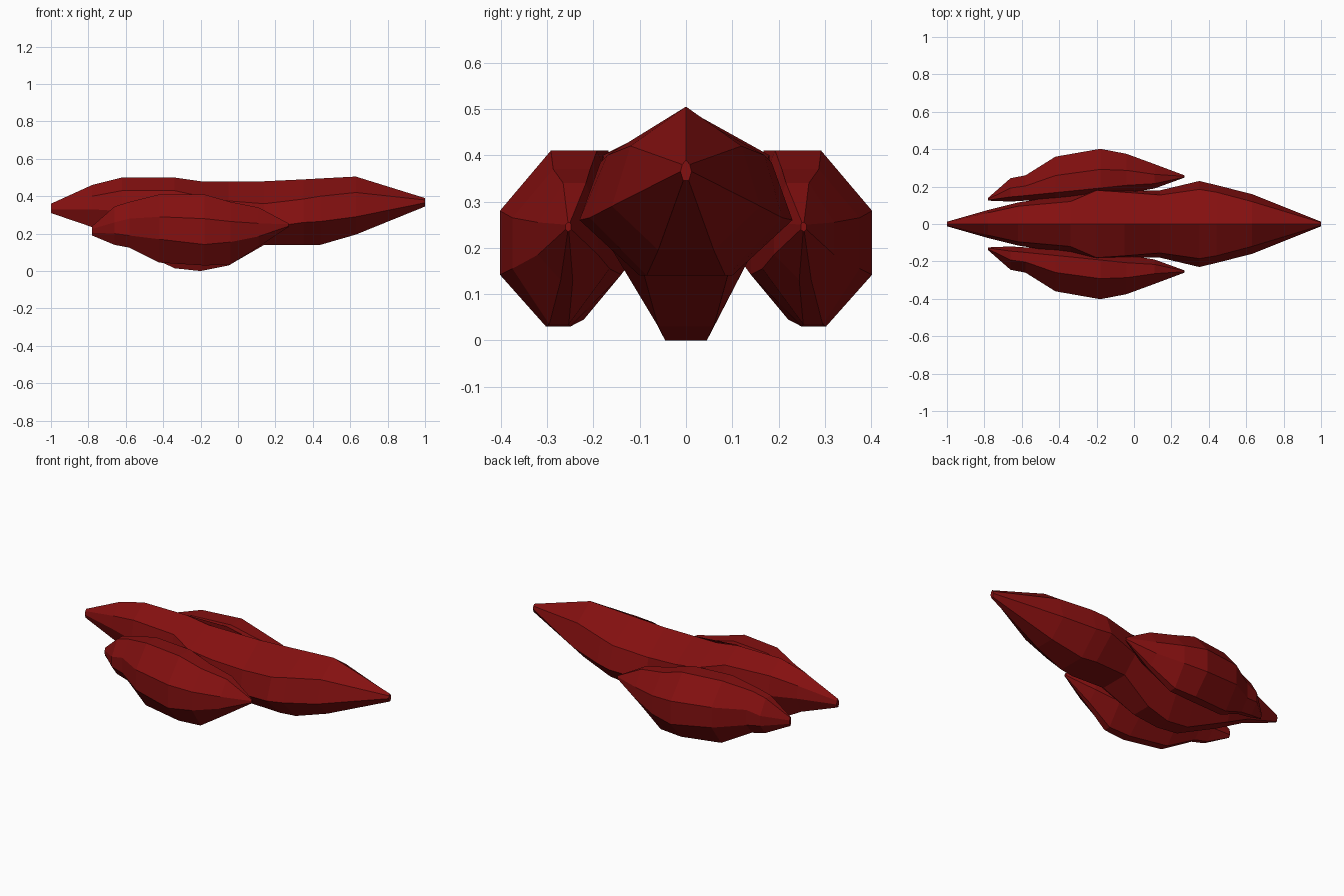
import bpy, bmesh

red = bpy.data.materials.new("deep_red")
red.diffuse_color = (0.23, 0.005, 0.005, 1)


def loft(name, rings):
    """Skin a list of equal-length point rings and cap both ends."""
    bm = bmesh.new()
    loops = [[bm.verts.new(p) for p in ring] for ring in rings]
    n = len(loops[0])
    for a, b in zip(loops, loops[1:]):
        for i in range(n):
            j = (i + 1) % n
            bm.faces.new((a[i], a[j], b[j], b[i]))
    bm.faces.new(loops[0])
    bm.faces.new(loops[-1])
    bmesh.ops.recalc_face_normals(bm, faces=bm.faces)
    me = bpy.data.meshes.new(name)
    bm.to_mesh(me)
    bm.free()
    ob = bpy.data.objects.new(name, me)
    bpy.context.collection.objects.link(ob)
    me.materials.append(red)
    return ob


# Hull stations: x, ridge z, shoulder y/z, widest y/z, keel y/z
hull = [
    (-1.00, .36, .008, .350, .012, .330, .006, .31),
    (-0.78, .46, .060, .400, .075, .330, .030, .235),
    (-0.62, .50, .095, .430, .115, .320, .045, .150),
    (-0.34, .50, .120, .430, .160, .300, .045, .015),
    (-0.20, .48, .180, .400, .190, .280, .045, .000),
    (-0.05, .48, .170, .375, .180, .260, .060, .030),
    (0.14, .48, .155, .360, .180, .230, .090, .140),
    (0.35, .49, .185, .385, .230, .260, .100, .140),
    (0.44, .495, .170, .400, .208, .265, .085, .140),
    (0.63, .505, .120, .420, .160, .290, .060, .195),
    (1.00, .39, .008, .380, .012, .365, .006, .345),
]
rings = []
for x, zr, ys, zs, yw, zw, yk, zk in hull:
    half = [(ys, zs), (yw, zw), (yk, zk)]
    rings.append([(x, 0, zr)] + [(x, y, z) for y, z in half]
                 + [(x, -y, z) for y, z in reversed(half)])
loft("main_hull", rings)

# Pod stations: x, inner y, outer y, bottom z, lower side z, upper side z, top z
pod = [
    (-0.78, .125, .140, .190, .205, .225, .240),
    (-0.66, .120, .245, .140, .200, .260, .345),
    (-0.58, .125, .260, .125, .190, .280, .370),
    (-0.42, .120, .360, .045, .170, .290, .410),
    (-0.18, .140, .402, .030, .142, .280, .410),
    (-0.04, .165, .375, .035, .155, .265, .370),
    (0.11, .190, .320, .130, .185, .255, .340),
    (0.27, .248, .260, .235, .240, .250, .255),
]
for name, s in (("left_pod", 1), ("right_pod", -1)):
    rings = []
    for x, yi, yo, zb, zl, zu, zt in pod:
        w = yo - yi
        rings.append([(x, s * y, z) for y, z in (
            (yi + w * .58, zt), (yo, zu), (yo, zl), (yi + w * .62, zb),
            (yi + w * .42, zb), (yi, zl), (yi, zu), (yi + w * .2, zt))])
    loft(name, rings)
